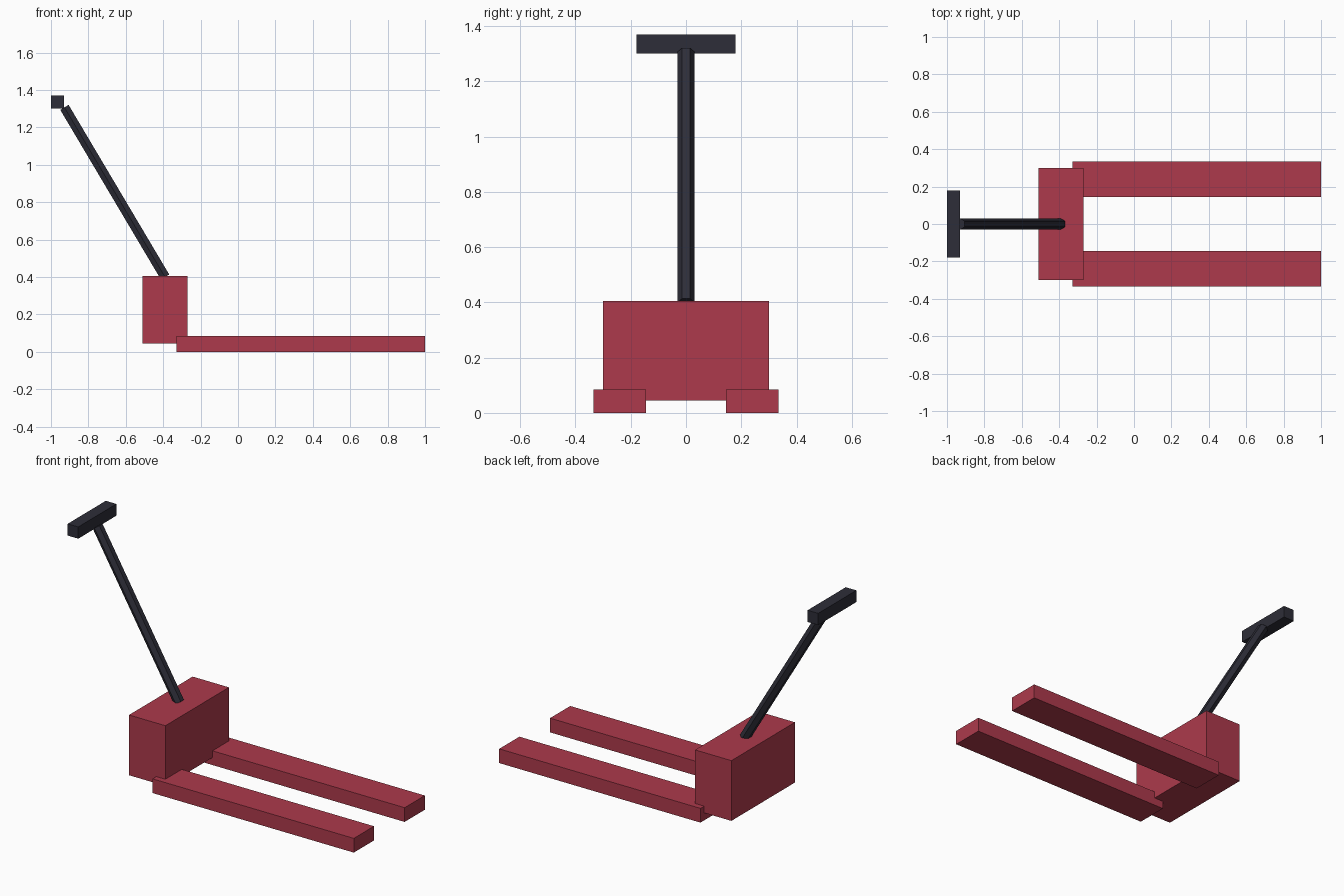
import bpy
import math
from mathutils import Vector

cube = bpy.data.objects.get("Cube")
if cube:
    bpy.data.objects.remove(cube, do_unlink=True)


def make_material(name, color):
    mat = bpy.data.materials.new(name)
    mat.use_nodes = True
    mat.diffuse_color = (*color, 1)
    mat.node_tree.nodes["Principled BSDF"].inputs["Base Color"].default_value = (*color, 1)
    return mat


def finish(name, mat):
    obj = bpy.context.object
    obj.name = name
    obj.data.materials.append(mat)
    return obj


def box(name, low, high, mat):
    """Box spanning two opposite corners."""
    low, high = Vector(low), Vector(high)
    bpy.ops.mesh.primitive_cube_add(size=1, location=(low + high) / 2)
    obj = finish(name, mat)
    obj.scale = high - low
    bpy.ops.object.transform_apply(location=False, rotation=False, scale=True)
    return obj


def rod(name, start, end, radius, sides, mat):
    """Straight faceted rod leaning in the xz plane."""
    start, end = Vector(start), Vector(end)
    span = end - start
    bpy.ops.mesh.primitive_cylinder_add(
        vertices=sides, radius=radius, depth=span.length,
        location=(start + end) / 2,
        rotation=(0, math.atan2(span.x, span.z), 0))
    return finish(name, mat)


red = make_material("red paint", (0.418, 0.042, 0.072))
dark = make_material("dark metal", (0.027, 0.027, 0.040))

# Pump housing
box("pump_housing", (-0.51, -0.30, 0.045), (-0.27, 0.30, 0.405), red)

# Pair of forks
for side, y_in, y_out in (("left", 0.145, 0.335), ("right", -0.335, -0.145)):
    box(side + "_fork", (-0.33, y_in, 0), (1, y_out, 0.085), red)

# Steering shaft and cross grip
rod("steering_shaft", (-0.39, 0, 0.40), (-0.928, 0, 1.307), 0.03, 6, dark)
box("cross_grip", (-1, -0.18, 1.30), (-0.93, 0.18, 1.37), dark)
